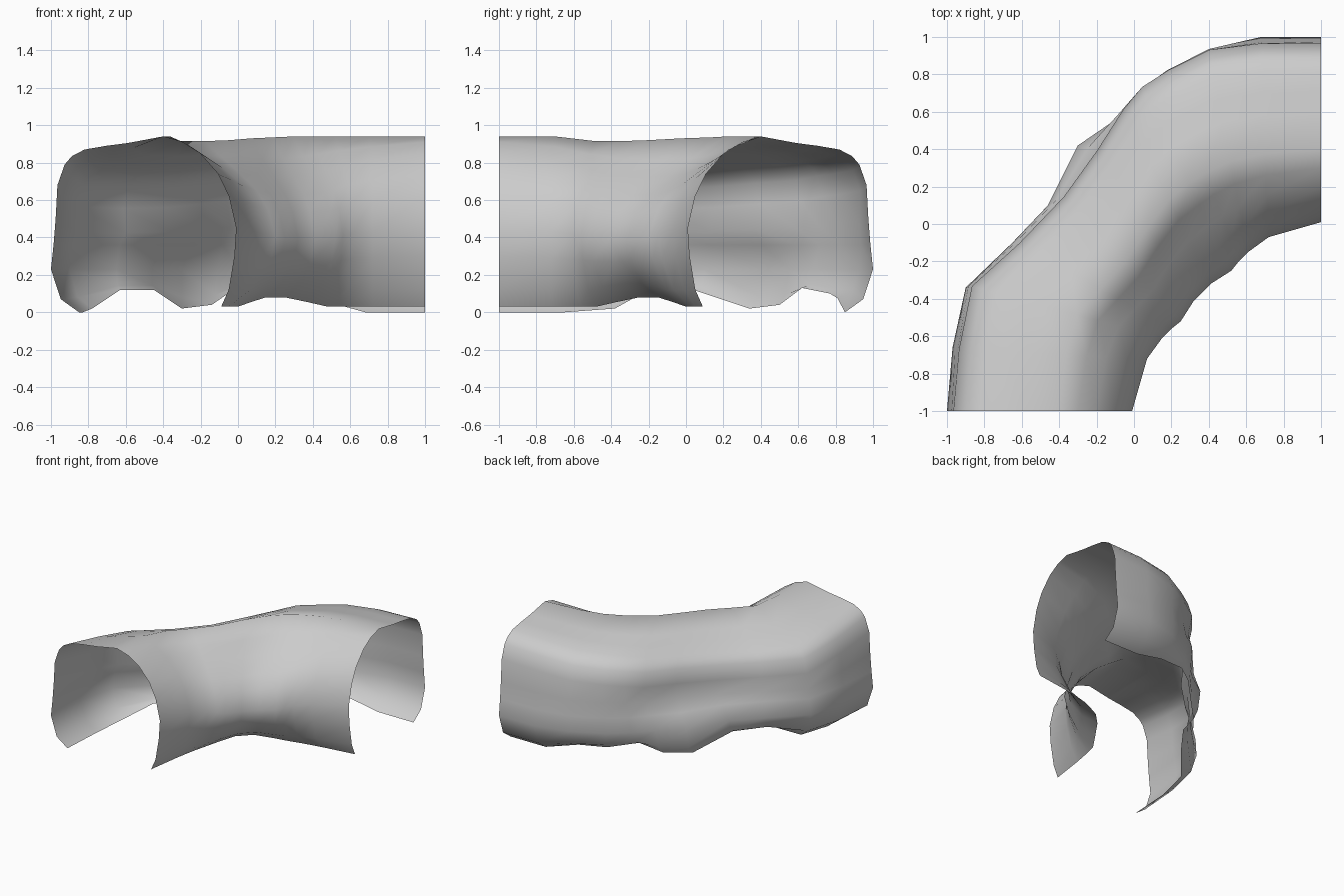
import bpy, bmesh, math
from mathutils import Vector

if "Cube" in bpy.data.objects:
    bpy.data.objects.remove(bpy.data.objects["Cube"])

# Plan guides along the bend. The inner wall is symmetric about the diagonal,
# so only its first half is listed.
inner_foot = [(-.09, -1, .03), (-.05, -.72, .03), (-.02, -.56, .03),
              (0, -.48, .03), (.07, -.37, .055), (.15, -.25, .08)]
inner_bulge = [(-.01, -1), (.07, -.72), (.15, -.61),
               (.20, -.56), (.25, -.52), (.32, -.41)]
# Outer wall: upper face, low bulge and ragged foot
outer_upper = [(-.975, -1), (-.945, -.67), (-.875, -.33), (-.62, -.10), (-.38, .15), (-.20, .40),
               (-.06, .62), (.04, .74), (.18, .83), (.40, .94), (.68, .975), (1, .975)]
outer_bulge = [(-1, -1), (-.97, -.66), (-.90, -.34), (-.65, -.10), (-.46, .10), (-.30, .42),
               (-.11, .55), (.01, .68), (.17, .81), (.40, .93), (.68, 1), (1, 1)]
outer_foot = [(-.85, -1, 0), (-.83, -.65, 0), (-.78, -.38, .02), (-.63, -.20, .12),
              (-.45, .04, .12), (-.30, .34, .02), (-.14, .50, .04), (-.01, .62, .13),
              (.18, .77, .10), (.41, .81, .075), (.68, .85, 0), (1, .85, 0)]

# Arch between the inner bulge and the outer wall: (fraction across, height)
arch = [(0, .45), (.04, .62), (.10, .74), (.20, .85), (.30, .91), (.406, .94),
        (.60, .905), (.72, .89), (.84, .87), (.91, .835), (.95, .79), (.99, .68), (1, .50)]
# Sag of the roof ridge and of the outer shoulder at each section
ridge_sag = [0, 0, .025, .025, .02, .01, .005, 0, 0, 0, 0, 0]
shoulder_sag = [0, .06, .09, .10, .10, .09, .08, .06, .05, .03, .01, 0]


def mirrored(half):
    return half + [(-p[1], -p[0], *p[2:]) for p in reversed(half)]


def at(a, b, t, z):
    p = Vector(a[:2]).lerp(Vector(b[:2]), t)
    return (p.x, p.y, z)


def section(i, foot_in, bulge_in, upper, low, foot_out):
    """One cross-section, from the inner foot over the arch to the outer foot."""
    bend = math.sin(math.pi * i / 11)
    lift = foot_in[2] - .03
    pts = [foot_in,
           at(bulge_in, foot_in, .5, .12 + lift * .7),
           at(bulge_in, foot_in, .12, .30 - .03 * bend)]
    for t, z in arch:
        inner = max(0, 1 - t / .406)
        outer = min(1, max(0, (t - .406) / .43))
        drop = bend * (.06 * inner + .36 * inner * (1 - inner)) + ridge_sag[i] * (1 - inner)
        drop += shoulder_sag[i] * outer * (.5 if t == 1 else 1)
        shift = .3 * bend * t * (1 - t)
        if t == 1:
            shift = -.045 * bend ** 2      # slight waist in the outer wall
        pts.append(at(bulge_in, upper, t + shift, z - drop))
    pts.append(at(upper, low, .45, .36))
    pts.append((*low, .23))
    pts.append(at(low, foot_out, .35, foot_out[2] * .6 + .07))
    pts.append(foot_out)
    return pts


# Tunnel shell: loft through the sections
bm = bmesh.new()
guides = zip(mirrored(inner_foot), mirrored(inner_bulge), outer_upper, outer_bulge, outer_foot)
rows = [[bm.verts.new(p) for p in section(i, *g)] for i, g in enumerate(guides)]
for a, b in zip(rows, rows[1:]):
    for j in range(len(a) - 1):
        bm.faces.new((a[j], b[j], b[j + 1], a[j + 1]))
bm.normal_update()
if sum(f.normal.z * f.calc_area() for f in bm.faces) < 0:
    bmesh.ops.reverse_faces(bm, faces=bm.faces[:])
for f in bm.faces:
    f.smooth = True
mesh = bpy.data.meshes.new("tunnel_bend")
bm.to_mesh(mesh)
bm.free()
bpy.context.collection.objects.link(bpy.data.objects.new("tunnel_bend", mesh))
